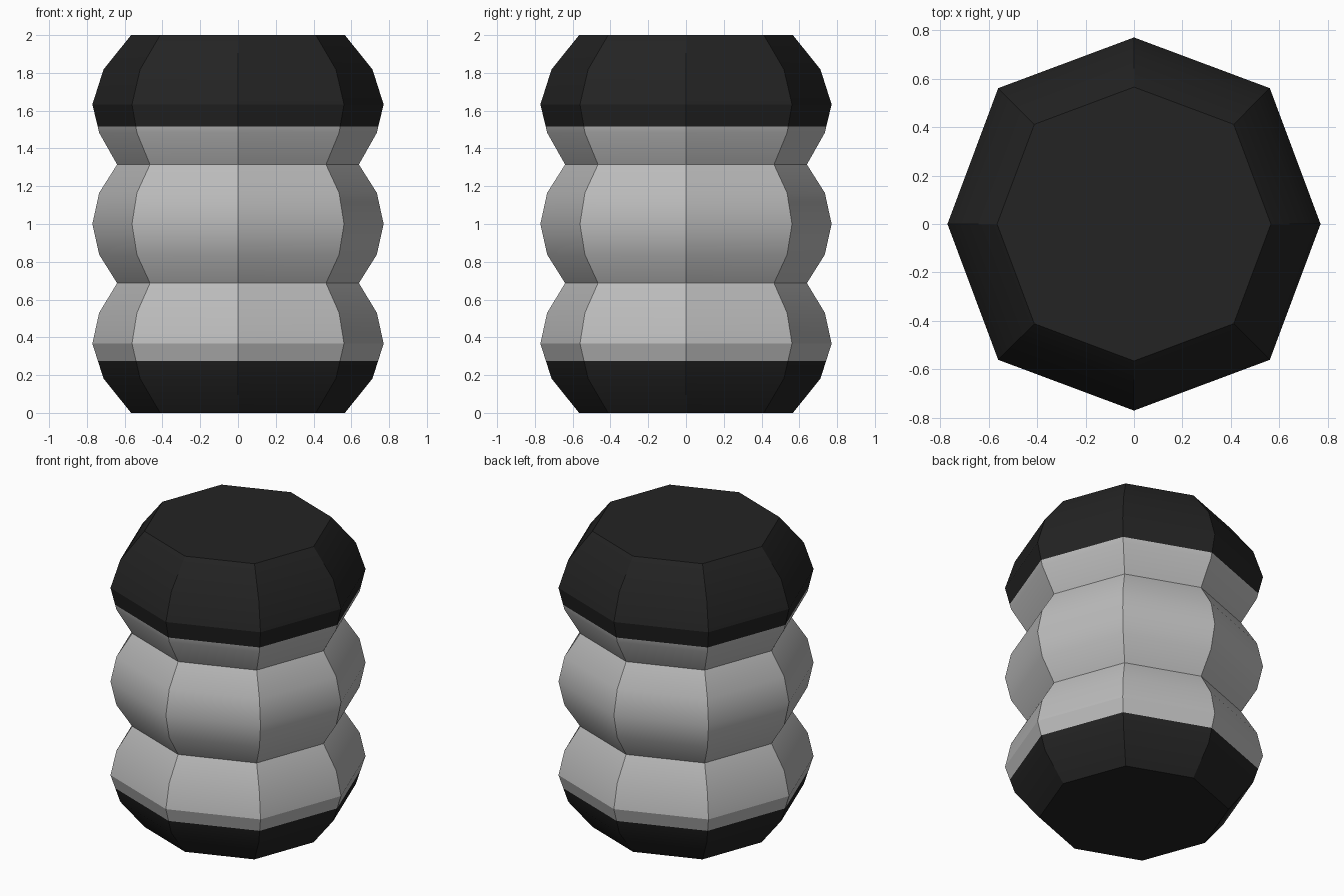
import bpy, bmesh

if "Cube" in bpy.data.objects:
    bpy.data.objects.remove(bpy.data.objects["Cube"])

def material(name, v):
    m = bpy.data.materials.new(name)
    m.diffuse_color = (v, v, v, 1)
    m.use_nodes = True
    m.node_tree.nodes["Principled BSDF"].inputs["Base Color"].default_value = m.diffuse_color
    return m

# Half profile (axis radius, height); extra rings sit at the colour borders
profile = [(0.566, 0.0), (0.712, 0.182), (0.742, 0.276), (0.771, 0.367),
           (0.735, 0.53), (0.64, 0.687), (0.735, 0.838), (0.771, 1.0),
           (0.735, 1.165), (0.64, 1.315), (0.735, 1.483), (0.743, 1.517),
           (0.771, 1.633), (0.712, 1.818), (0.566, 2.0)]
LOW, HIGH = 0.276, 1.517

# Slightly squared octagon: corners on the diagonals stand further out
D = 0.728
octagon = [(1, 0), (D, D), (0, 1), (-D, D), (-1, 0), (-D, -D), (0, -1), (D, -D)]

# Ribbed body built ring by ring
bm = bmesh.new()
rings = [[bm.verts.new((r * x, r * y, z)) for x, y in octagon] for r, z in profile]
for a, b in zip(rings, rings[1:]):
    for i in range(8):
        j = (i + 1) % 8
        bm.faces.new((a[i], a[j], b[j], b[i]))
bm.faces.new(rings[0][::-1])
bm.faces.new(rings[-1])

# Dark ends, grey middle
for f in bm.faces:
    z = f.calc_center_median().z
    f.material_index = 0 if LOW < z < HIGH else 1

mesh = bpy.data.meshes.new("ribbed_body")
bm.to_mesh(mesh)
bm.free()
mesh.materials.append(material("mid grey", 0.5))
mesh.materials.append(material("near black", 0.0168))
body = bpy.data.objects.new("ribbed_body", mesh)
bpy.context.collection.objects.link(body)

# Smooth along the ribs, sharp at corners and waists
bpy.context.view_layer.objects.active = body
body.select_set(True)
bpy.ops.object.shade_smooth_by_angle(angle=0.44)
